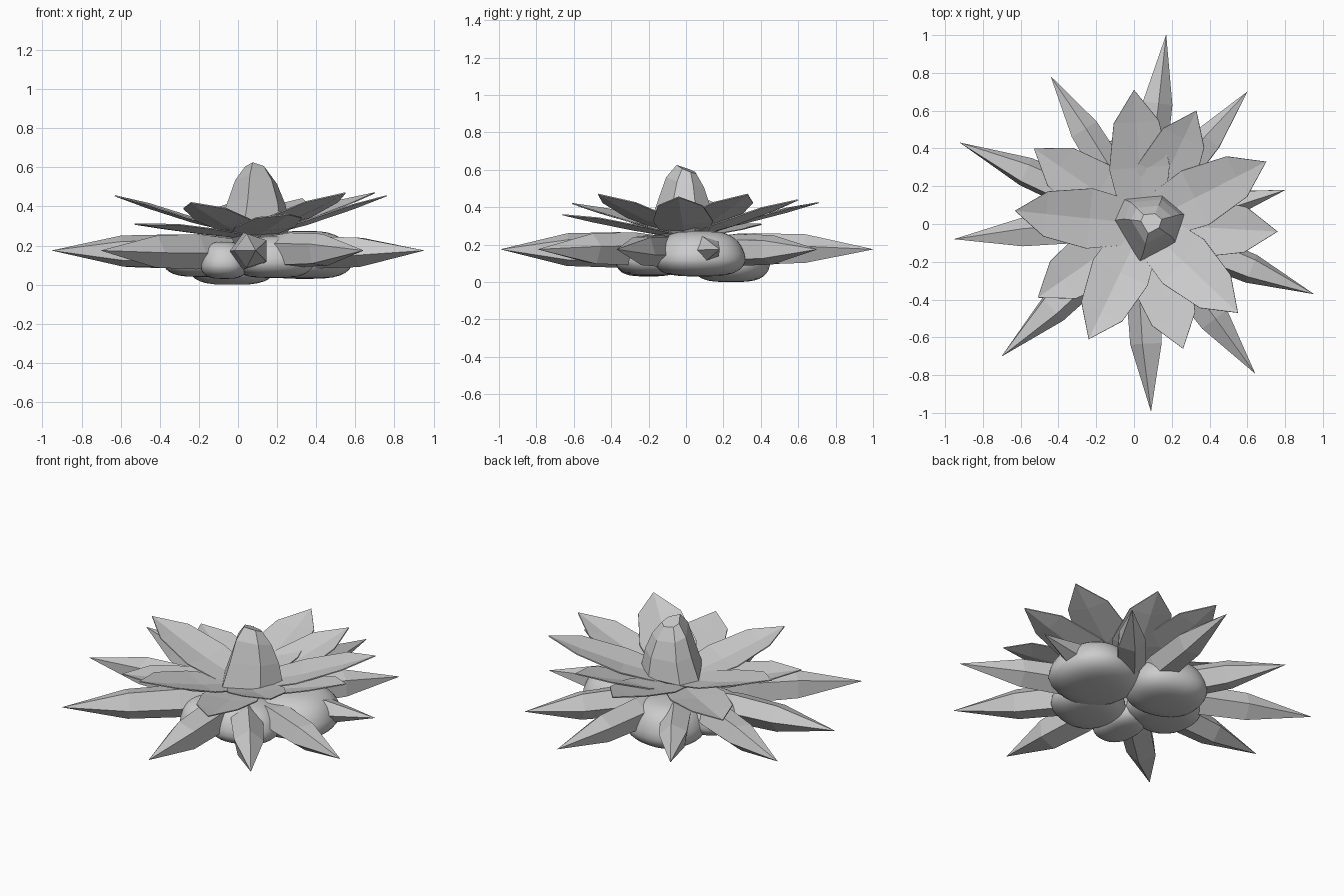
import bpy, bmesh, math, random
from mathutils import Vector

if "Cube" in bpy.data.objects:
    bpy.data.objects.remove(bpy.data.objects["Cube"])
random.seed(4)


def make_object(name, verts, faces, smooth=False):
    me = bpy.data.meshes.new(name)
    me.from_pydata([tuple(v) for v in verts], [], faces)
    bm = bmesh.new()
    bm.from_mesh(me)
    bmesh.ops.recalc_face_normals(bm, faces=bm.faces)
    bm.to_mesh(me)
    bm.free()
    for p in me.polygons:
        p.use_smooth = smooth
    ob = bpy.data.objects.new(name, me)
    bpy.context.collection.objects.link(ob)
    return ob


def loft(name, rings, smooth=False):
    """Skin equal-sized rings and cap both ends."""
    n = len(rings[0])
    verts = [v for r in rings for v in r]
    faces = [list(range(n)), list(range((len(rings) - 1) * n, len(rings) * n))]
    for k in range(len(rings) - 1):
        for i in range(n):
            j = (i + 1) % n
            faces.append([k * n + i, k * n + j, (k + 1) * n + j, (k + 1) * n + i])
    return make_object(name, verts, faces, smooth)


# Outer spikes: five-sided spindles (tip x, tip y, thickness)
SPIKES = [(.17, 1.0, .09), (.60, .70, .09), (.80, .18, .08), (.95, -.37, .09),
          (.64, -.79, .095), (.09, -.99, .10), (-.70, -.70, .095), (-.95, -.08, .09),
          (-.92, .43, .09), (-.44, .78, .09)]
for k, (tx, ty, rad) in enumerate(SPIKES):
    start, tip = Vector((.04, 0, .17)), Vector((tx, ty, .175))
    axis = tip - start
    side = axis.cross(Vector((0, 0, 1))).normalized()
    up = side.cross(axis).normalized()
    spin = random.uniform(0, 6.28)
    rings = []
    for t, s in ((.12, .75), (.36, 1.0), (.64, .92), (1, .01)):
        c = start + axis * t
        rings.append([c + (side * math.cos(a) + up * math.sin(a)) * rad * s
                      for a in (spin + i * math.tau / 5 for i in range(5))])
    loft(f"spike_{k}", rings)

# Petals: thin creased leaves in an upper and a lower ring (tip x, y, z, base z)
PETALS = [(-.63, .07, .455, .26), (0, .71, .425, .26), (.70, .33, .47, .26),
          (.55, -.47, .47, .26), (-.24, -.61, .42, .26),
          (.33, .60, .44, .24), (.76, -.04, .455, .24), (.26, -.66, .36, .24),
          (-.51, -.39, .31, .24), (-.53, .40, .31, .24)]
for k, (tx, ty, tz, bz) in enumerate(PETALS):
    flat = Vector((tx - .05, ty, 0))
    side = Vector((-flat.y, flat.x, 0)).normalized()
    verts = []
    for t, w, lift in ((.12, .12, .01), (.42, .16, .02), (.76, .12, .02)):
        c = Vector((.05, 0, bz + (tz - bz) * t ** 1.35)) + flat * t
        rise = Vector((0, 0, lift))
        verts += [c - side * w + rise, c, c + side * w + rise]
    verts.append(Vector((tx, ty, tz)))
    faces = [(0, 1, 4, 3), (1, 2, 5, 4), (3, 4, 7, 6), (4, 5, 8, 7), (6, 7, 9), (7, 8, 9)]
    ob = make_object(f"petal_{k}", verts, faces)
    mod = ob.modifiers.new("thickness", 'SOLIDIFY')
    mod.thickness = .006
    mod.offset = 0

# Central bud: faceted six-sided cone with a slanted blunt top
BASE = [(-.18, .02), (-.05, -.20), (.14, -.10), (.19, .05), (.07, .15), (-.13, .13)]
rings = []
for z, s, cx, cy, tilt in ((.19, .55, .08, 0, 0), (.29, 1, .08, 0, 0), (.42, .8, .09, .01, .1),
                           (.53, .58, .09, .01, .25), (.60, .30, .09, .01, .4)):
    rings.append([(cx + x * s, cy + y * s, z - tilt * y * s - tilt * x * s * .3) for x, y in BASE])
loft("central_bud", rings)

# Base stones: smooth rounded boxy pebbles (centre x, y, half sizes x, y, z low, z high, turn)
STONES = [(.34, .07, .24, .24, .03, .275, .2), (-.03, .24, .22, .20, 0, .25, -.2),
          (.18, -.18, .20, .19, .035, .25, .3), (-.18, .04, .20, .19, .04, .25, .1),
          (-.07, -.20, .12, .17, .03, .22, 0)]


def spow(v, e):
    return math.copysign(abs(v) ** e, v)


for k, (cx, cy, rx, ry, z0, z1, turn) in enumerate(STONES):
    rings = []
    for j in range(17):
        v = -math.pi / 2 + math.pi * (.01 + .98 * j / 16)
        ring = []
        for i in range(32):
            u = math.tau * i / 32
            h = spow(math.sin(v), .75)
            # narrower towards the top
            r = spow(math.cos(v), .6) * (1 - .18 * max(h, -.2))
            x, y = spow(math.cos(u), .85) * r * rx, spow(math.sin(u), .85) * r * ry
            c, s = math.cos(turn), math.sin(turn)
            ring.append((cx + x * c - y * s, cy + x * s + y * c,
                         (z0 + z1) / 2 + h * (z1 - z0) / 2))
        rings.append(ring)
    loft(f"base_stone_{k}", rings, True)
